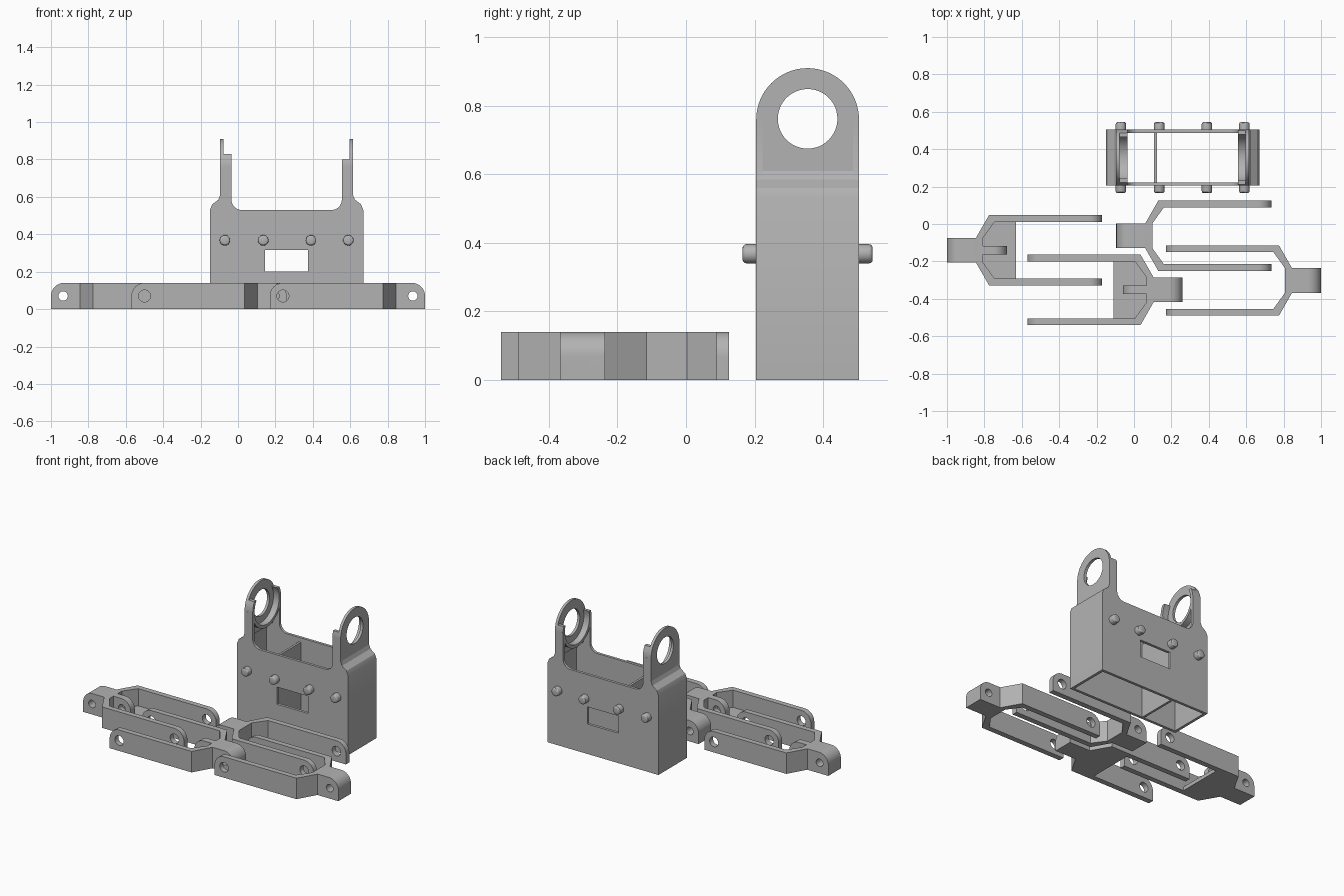
import bpy, bmesh
from math import sin, cos, pi, radians, asin
from mathutils import Vector

if "Cube" in bpy.data.objects:
    bpy.data.objects.remove(bpy.data.objects["Cube"], do_unlink=True)

grey = bpy.data.materials.new("plain_grey")
grey.use_nodes = True
COL = (0.45, 0.45, 0.45, 1)
grey.diffuse_color = COL
grey.node_tree.nodes["Principled BSDF"].inputs["Base Color"].default_value = COL
parts = []

# How a 2D profile point (a, b) at depth c maps to space
PLANES = {"xy": lambda a, b, c: (a, b, c),
          "xz": lambda a, b, c: (a, c, b),
          "yz": lambda a, b, c: (c, a, b)}


def prism(name, pts, plane, lo, hi, keep=True):
    """Extrude a closed 2D profile between two depths."""
    bm = bmesh.new()
    f = PLANES[plane]
    face = bm.faces.new([bm.verts.new(f(a, b, lo)) for a, b in pts])
    ext = bmesh.ops.extrude_face_region(bm, geom=[face])
    shift = Vector(f(0, 0, hi - lo))
    bmesh.ops.translate(bm, vec=shift,
                        verts=[v for v in ext["geom"] if isinstance(v, bmesh.types.BMVert)])
    bmesh.ops.recalc_face_normals(bm, faces=bm.faces)
    me = bpy.data.meshes.new(name)
    bm.to_mesh(me)
    bm.free()
    me.materials.append(grey)
    ob = bpy.data.objects.new(name, me)
    bpy.context.scene.collection.objects.link(ob)
    if keep:
        parts.append(ob)
    return ob


def arc(cx, cy, r, a0, a1, n=12):
    return [(cx + r * cos(radians(a0 + (a1 - a0) * i / n)),
             cy + r * sin(radians(a0 + (a1 - a0) * i / n))) for i in range(n + 1)]


def circle(cx, cy, r, n=32):
    return arc(cx, cy, r, 0, 360, n)[:-1]


def rect(a0, b0, a1, b1):
    return [(a0, b0), (a1, b0), (a1, b1), (a0, b1)]


def carve(ob, cutter, op="DIFFERENCE"):
    """Apply a boolean and discard the cutter."""
    cutter.hide_render = True
    mod = ob.modifiers.new("carve", "BOOLEAN")
    mod.operation, mod.object, mod.solver = op, cutter, "EXACT"
    dg = bpy.context.evaluated_depsgraph_get()
    me = bpy.data.meshes.new_from_object(ob.evaluated_get(dg))
    ob.modifiers.clear()
    ob.data = me
    bpy.data.objects.remove(cutter, do_unlink=True)


# ---- Finger links: a knuckle that splits into two arms ----
H, R, LEN = 0.14, 0.07, 0.83
KNUCKLE, OUTER, INNER = 0.066, 0.188, 0.152


def link(name, x0, y0, d, webbed):
    half = [(0, KNUCKLE), (0.155, KNUCKLE), (0.225, OUTER), (LEN, OUTER),
            (LEN, INNER), (0.255, INNER), (0.193, KNUCKLE)]
    plan = half + [(u, -v) for u, v in reversed(half)]
    ob = prism(name, [(x0 + d * u, y0 + v) for u, v in plan], "xy", 0, H)
    # rounded upper corners at both ends
    side = [(0, 0), (LEN, 0)] + arc(LEN - R, R, R, 0, 90) + arc(R, R, R, 90, 180)
    carve(ob, prism("cutter", [(x0 + d * u, z) for u, z in side], "xz",
                    y0 - 0.3, y0 + 0.3, False), "INTERSECT")
    # pivot holes
    for u, r in ((0.065, 0.025), (LEN - R, 0.032)):
        carve(ob, prism("cutter", circle(x0 + d * u, R, r), "xz",
                        y0 - 0.3, y0 + 0.3, False))
    if webbed:
        web = [(0.19, KNUCKLE), (0.252, INNER), (0.37, INNER)]
        web += [(u, -v) for u, v in reversed(web)]
        prism(name + "_floor", [(x0 + d * u, y0 + v) for u, v in web], "xy", 0, 0.025)
        lug = [(0.19, 0.01), (0.32, 0.01)] + arc(0.25, R, R, 0, 90) + [(0.19, H)]
        tab = prism(name + "_tab", [(x0 + d * u, z) for u, z in lug], "xz",
                    y0 - 0.022, y0 + 0.022)
        carve(tab, prism("cutter", circle(x0 + d * 0.255, 0.075, 0.025), "xz",
                         y0 - 0.1, y0 + 0.1, False))


link("link_right", -1.0, -0.14, 1, True)
link("link_back", -0.095, -0.063, 1, False)
link("link_front", 0.26, -0.352, -1, True)
link("link_left", 1.0, -0.302, -1, False)

# ---- Bracket housing: open box with two round ears ----
X0, X1, Y0, Y1, T = -0.15, 0.67, 0.205, 0.505, 0.018
CX, CY, EZ, ER = (X0 + X1) / 2, (Y0 + Y1) / 2, 0.76, 0.15
W = (X1 - X0) / 2


def mirrored(pts):
    return pts + [(2 * CX - a, b) for a, b in reversed(pts)]


# front and back walls, with strips rising beside the ears
wall = [(X0, 0), (X0, 0.53), (X0 + 0.012, 0.56), (X0 + 0.045, 0.585), (X0 + 0.055, 0.61),
        (X0 + 0.055, EZ), (X0 + 0.115, EZ)] + arc(X0 + 0.17, 0.585, 0.055, 180, 270)
for name, y in (("front_wall", Y0), ("back_wall", Y1 - T)):
    ob = prism(name, mirrored(wall), "xz", y, y + T)
    carve(ob, prism("cutter", rect(0.145, 0.2, 0.375, 0.315), "xz", y - 0.1, y + 0.1, False))

# end walls with shoulders, ears and cradles
ear = [(Y0, 0.6), (Y1, 0.6)] + arc(CY, EZ, ER, 0, 180, 32)
shoulder = [(0, 0), (0, 0.53), (0.012, 0.56), (0.045, 0.585), (0.055, 0.61),
            (0.073, 0.61), (0.066, 0.577), (0.027, 0.547), (T, 0.525), (T, 0)]
for name, x, d, top in (("right", X0, 1, 0.83), ("left", X1, -1, 0.80)):
    prism(name + "_end_wall", [(x + d * a, z) for a, z in shoulder], "xz", Y0, Y1)
    e0, e1 = x + d * 0.055, x + d * 0.073
    plate = prism(name + "_ear", ear, "yz", min(e0, e1), max(e0, e1))
    carve(plate, prism("cutter", circle(CY, 0.762, 0.087, 48), "yz", x - 0.2, x + 0.2, False))
    # curved cradle inside the ear
    ao = asin((top - EZ) / ER) * 180 / pi
    ai = asin((top - EZ) / 0.13) * 180 / pi
    ring = (arc(CY, EZ, ER, ao, -180 - ao, 32) + arc(CY, EZ, 0.13, -180 - ai, ai, 32))
    c1 = x + d * 0.115
    prism(name + "_cradle", ring, "yz", min(e0, c1), max(e0, c1))

# inner partition
prism("partition", rect(0.108, 0, 0.123, 0.5), "xz", Y0 + T / 2, Y1 - T / 2)

# ---- Bolt heads on both faces ----
for i, x in enumerate((-0.07, 0.135, 0.39, 0.59)):
    for side, lo, hi in (("front", 0.165, Y0 + 0.005), ("back", Y1 - 0.005, 0.545)):
        bolt = prism(f"{side}_bolt_{i + 1}", circle(x, 0.368, 0.028, 24), "xz", lo, hi)
        outer = lo if side == "front" else hi
        bm = bmesh.new()
        bm.from_mesh(bolt.data)
        rim = [e for e in bm.edges if all(abs(v.co.y - outer) < 1e-4 for v in e.verts)]
        bmesh.ops.bevel(bm, geom=rim, offset=0.011, segments=3, profile=0.5, affect="EDGES")
        bm.to_mesh(bolt.data)
        bm.free()

# smooth the curved surfaces, keep edges crisp
bpy.ops.object.select_all(action="DESELECT")
for ob in parts:
    ob.select_set(True)
bpy.context.view_layer.objects.active = parts[0]
bpy.ops.object.shade_smooth_by_angle(angle=radians(30))
